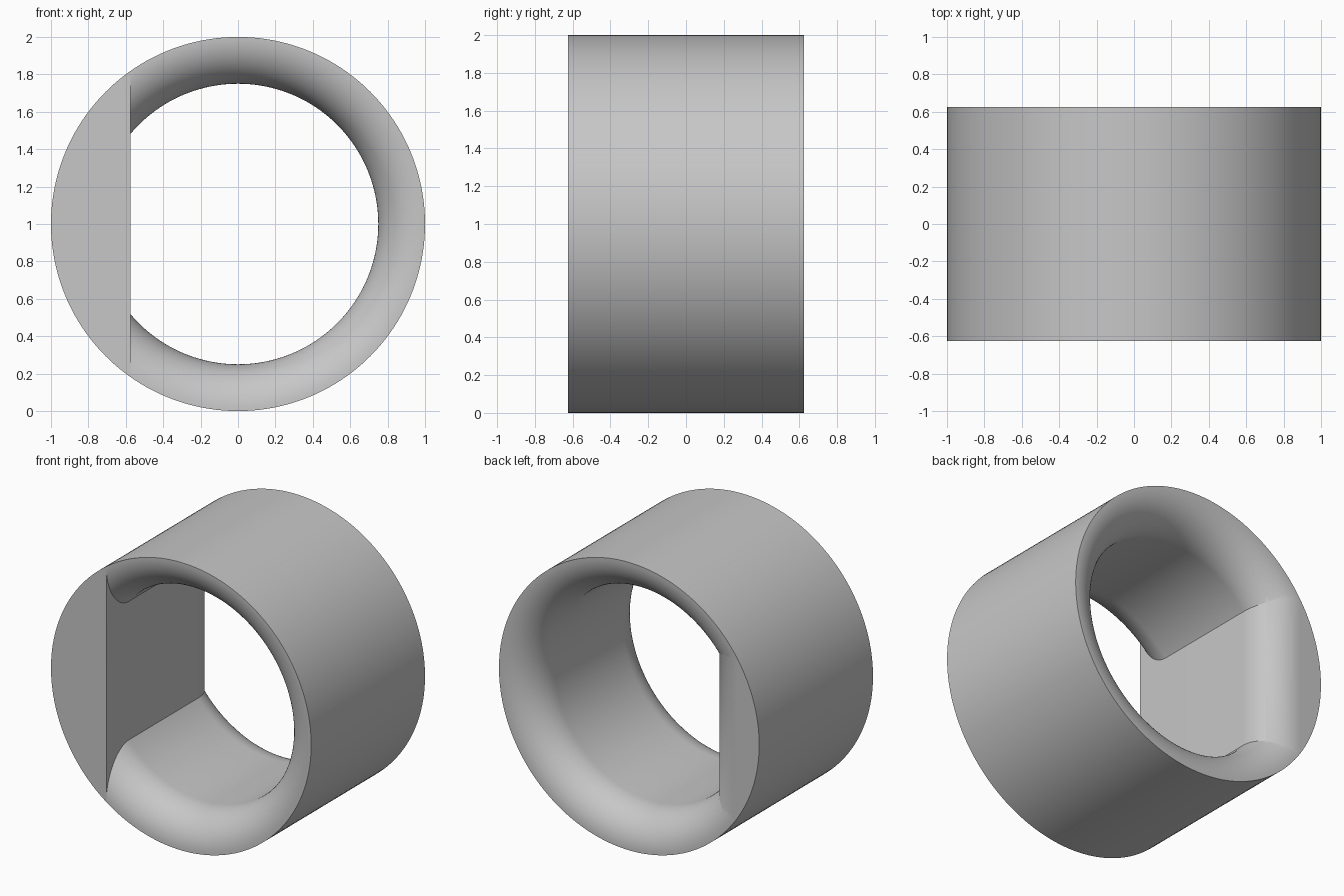
import bpy, bmesh, math
from mathutils import Matrix, Vector

cube = bpy.data.objects.get("Cube")
if cube:
    bpy.data.objects.remove(cube, do_unlink=True)

HALF = 0.625      # half depth along y
BORE = 0.75       # bore radius
FILLET = 0.25     # rounding of the bore mouths
FLAT_X = -0.575   # plane of the flat inside the bore
SEGMENTS = 160
ARC = 20
CENTRE = Vector((0, 0, 1))

grey = bpy.data.materials.new("plain grey")
grey.use_nodes = True
colour = (0.57, 0.57, 0.57, 1)
grey.diffuse_color = colour
grey.node_tree.nodes["Principled BSDF"].inputs["Base Color"].default_value = colour


def make_object(name, bm):
    bmesh.ops.recalc_face_normals(bm, faces=bm.faces)
    mesh = bpy.data.meshes.new(name)
    bm.to_mesh(mesh)
    bm.free()
    obj = bpy.data.objects.new(name, mesh)
    bpy.context.collection.objects.link(obj)
    mesh.materials.append(grey)
    return obj


def fillet_points(radius):
    """Quarter round from the straight wall out to the rear mouth: (offset, y)."""
    steps = [i / ARC * math.pi / 2 for i in range(ARC + 1)]
    return [(radius * (1 - math.cos(a)), HALF - radius + radius * math.sin(a)) for a in steps]


def subtract(target, cutter):
    bpy.context.view_layer.objects.active = target
    mod = target.modifiers.new("cut", 'BOOLEAN')
    mod.operation = 'DIFFERENCE'
    mod.solver = 'EXACT'
    mod.object = cutter
    bpy.ops.object.modifier_apply(modifier=mod.name)
    bpy.data.objects.remove(cutter, do_unlink=True)


# Solid drum lying along y
bm = bmesh.new()
bmesh.ops.create_cone(bm, cap_ends=True, segments=SEGMENTS, radius1=1, radius2=1,
                      depth=2 * HALF, matrix=Matrix.Translation(CENTRE) @ Matrix.Rotation(math.pi / 2, 4, 'X'))
ring = make_object("ring_with_flat", bm)

# Bore cutter: revolved profile with flared mouths at both ends
rear = [(BORE + off * 0.99, y) for off, y in fillet_points(FILLET)]
rear += [(rear[-1][0], HALF + 0.1), (0, HALF + 0.1)]
profile = [(r, -y) for r, y in reversed(rear)] + rear
bm = bmesh.new()
verts = [bm.verts.new((r, y, 1)) for r, y in profile]
edges = [bm.edges.new(pair) for pair in zip(verts, verts[1:])]
bmesh.ops.spin(bm, geom=verts + edges, cent=CENTRE, axis=(0, 1, 0),
               angle=2 * math.pi, steps=SEGMENTS)
bmesh.ops.remove_doubles(bm, verts=bm.verts, dist=0.0001)
bore = make_object("bore_cutter", bm)

# Block kept inside the bore: sharp front edge, rounded rear edge
outline = [(-1.5, -1), (FLAT_X, -1)]
outline += [(FLAT_X - off, y) for off, y in fillet_points(FILLET)]
outline += [(FLAT_X - FILLET, 1), (-1.5, 1)]
bm = bmesh.new()
face = bm.faces.new([bm.verts.new((x, y, -0.5)) for x, y in outline])
top = bmesh.ops.extrude_face_region(bm, geom=[face])["geom"]
bmesh.ops.translate(bm, vec=(0, 0, 3), verts=[v for v in top if isinstance(v, bmesh.types.BMVert)])
block = make_object("flat_block", bm)

subtract(bore, block)
subtract(ring, bore)

bpy.ops.object.select_all(action='DESELECT')
ring.select_set(True)
bpy.context.view_layer.objects.active = ring
bpy.ops.object.shade_smooth_by_angle(angle=math.radians(30))
